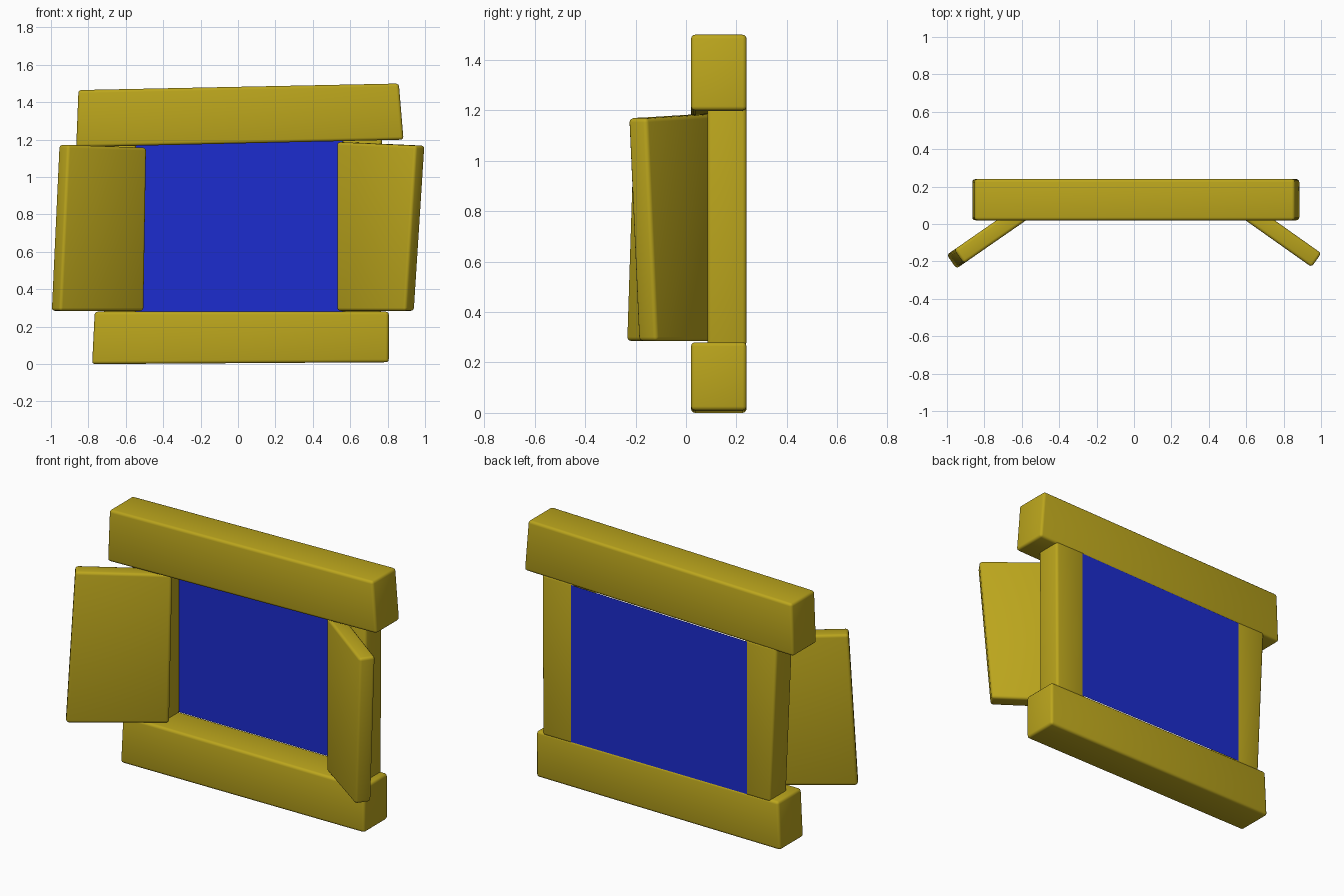
import bpy, bmesh, math

if "Cube" in bpy.data.objects:
    bpy.data.objects.remove(bpy.data.objects["Cube"])


def material(name, color):
    m = bpy.data.materials.new(name)
    m.diffuse_color = color
    m.use_nodes = True
    m.node_tree.nodes["Principled BSDF"].inputs["Base Color"].default_value = m.diffuse_color
    return m


wood = material("ochre_wood", (0.50, 0.38, 0.012, 1))
glass = material("blue_glass", (0.012, 0.025, 0.62, 1))


def board(name, profile, thickness, origin=(0, 0), direction=(1, 0), mat=wood, bevel=0.016):
    """Extrude a (u, z) outline backwards; u runs along direction in plan."""
    length = math.hypot(*direction)
    dx, dy = direction[0] / length, direction[1] / length
    side = 1 if dx > 0 else -1
    nx, ny = -dy * side, dx * side          # normal pointing to +y
    bm = bmesh.new()
    rings = []
    for t in ((0, thickness) if thickness else (0,)):
        rings.append([bm.verts.new((origin[0] + u * dx + t * nx,
                                    origin[1] + u * dy + t * ny, z)) for u, z in profile])
    bm.faces.new(rings[0])
    if thickness:
        bm.faces.new(rings[1][::-1])
        for i in range(4):
            j = (i + 1) % 4
            bm.faces.new((rings[0][j], rings[0][i], rings[1][i], rings[1][j]))
        bmesh.ops.recalc_face_normals(bm, faces=bm.faces)
        bmesh.ops.bevel(bm, geom=list(bm.edges), offset=bevel, segments=3,
                        profile=0.5, affect='EDGES')
    mesh = bpy.data.meshes.new(name)
    bm.to_mesh(mesh)
    bm.free()
    ob = bpy.data.objects.new(name, mesh)
    bpy.context.collection.objects.link(ob)
    mesh.materials.append(mat)
    bpy.context.view_layer.objects.active = ob
    ob.select_set(True)
    bpy.ops.object.shade_smooth_by_angle(angle=math.radians(40))
    ob.select_set(False)
    return ob


# Crooked lintel and sill
board("lintel", [(-0.865, 1.16), (0.885, 1.20), (0.86, 1.50), (-0.853, 1.465)], 0.22, (0, 0.02))
board("sill", [(-0.78, 0.0), (0.806, 0.01), (0.806, 0.28), (-0.766, 0.28)], 0.22, (0, 0.02))

# Upright posts, slightly thinner than the beams
board("left_post", [(-0.715, 0.265), (-0.545, 0.265), (-0.545, 1.18), (-0.755, 1.18)], 0.155, (0, 0.085))
board("right_post", [(0.56, 0.265), (0.765, 0.265), (0.77, 1.21), (0.56, 1.21)], 0.155, (0, 0.085))

# Pane flush with the back
board("pane", [(-0.565, 0.275), (0.58, 0.275), (0.58, 1.197), (-0.565, 1.17)], 0, (0, 0.2405), mat=glass)

# Open shutters splayed forward
board("left_shutter", [(0.012, 0.285), (0.56, 0.285), (0.51, 1.172), (-0.005, 1.157)],
      0.09, (-0.49, 0.08), (-0.822, -0.57))
board("right_shutter", [(0.0, 0.285), (0.452, 0.285), (0.521, 1.168), (0.0, 1.187)],
      0.09, (0.525, 0.07), (0.816, -0.577))
